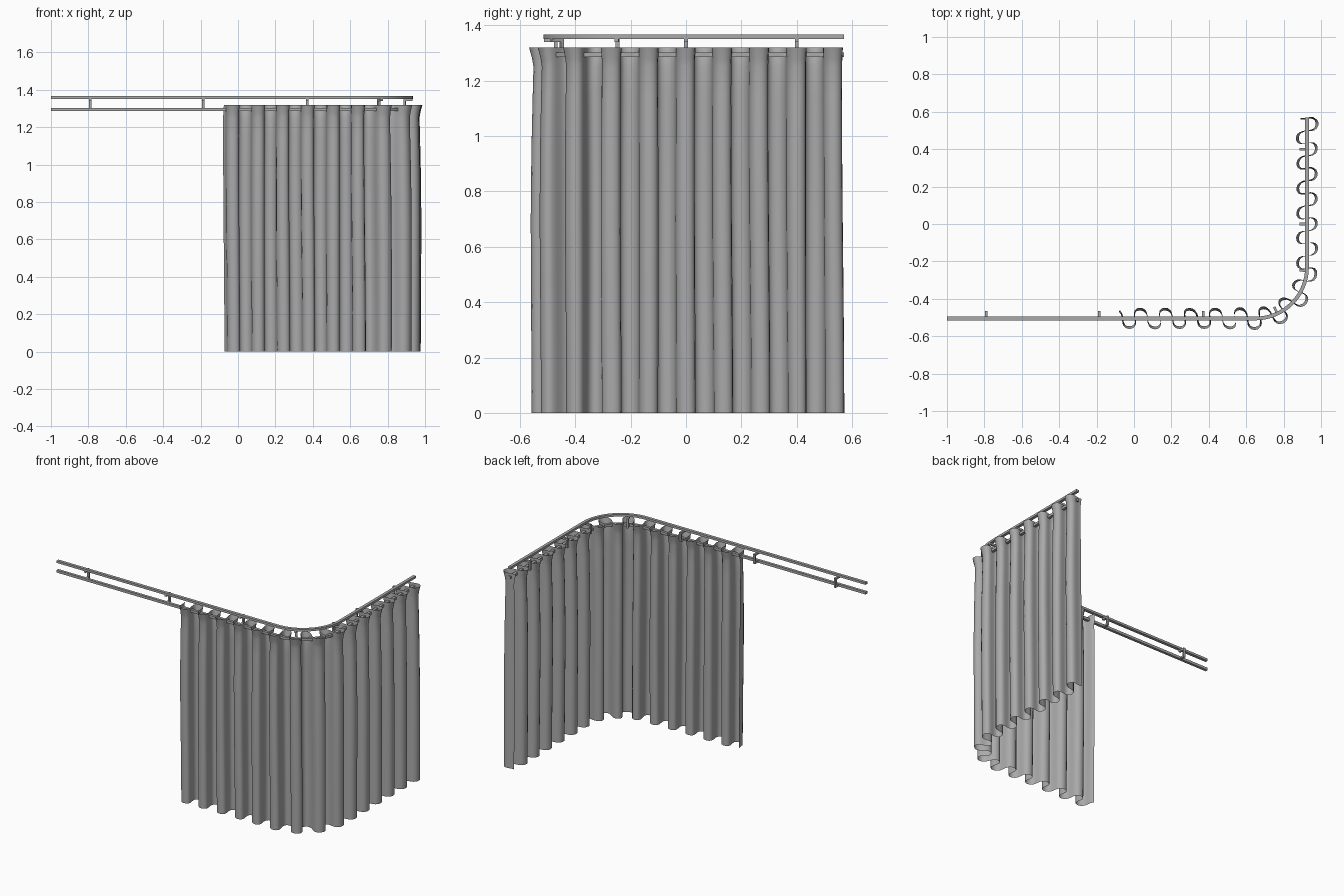
import bpy, bmesh, math, random
from mathutils import Vector

random.seed(4)
if "Cube" in bpy.data.objects:
    bpy.data.objects.remove(bpy.data.objects["Cube"])


def material(name, value):
    m = bpy.data.materials.new(name)
    m.use_nodes = True
    colour = (value, value, value, 1)
    m.diffuse_color = colour
    m.node_tree.nodes["Principled BSDF"].inputs["Base Color"].default_value = colour
    return m


GREY = material("neutral grey", 0.4)

# Track path: long front run, rounded corner, side run
X0, Y0, R, XS, Y1 = -1.0, -0.505, 0.275, 0.65, 0.57
FRONT, ARC = XS - X0, R * math.pi / 2
TOTAL = FRONT + ARC + Y1 - (Y0 + R)


def track(s):
    """Point and outward direction at distance s along the track."""
    if s < FRONT:
        return Vector((X0 + s, Y0, 0)), Vector((0, -1, 0))
    if s < FRONT + ARC:
        a = (s - FRONT) / R
        out = Vector((math.sin(a), -math.cos(a), 0))
        return Vector((XS, Y0 + R, 0)) + out * R, out
    return Vector((XS + R, Y0 + R + s - FRONT - ARC, 0)), Vector((1, 0, 0))


def loft(name, rows, closed=False, smooth=None):
    """Skin a list of equal point rows; closed rows also get end caps."""
    bm = bmesh.new()
    grid = [[bm.verts.new(p) for p in row] for row in rows]
    n = len(grid[0])
    for a, b in zip(grid, grid[1:]):
        for i in range(n if closed else n - 1):
            j = (i + 1) % n
            bm.faces.new((a[i], a[j], b[j], b[i]))
    if closed:
        bm.faces.new(grid[0])
        bm.faces.new(grid[-1])
    bmesh.ops.recalc_face_normals(bm, faces=bm.faces)
    mesh = bpy.data.meshes.new(name)
    bm.to_mesh(mesh)
    bm.free()
    mesh.materials.append(GREY)
    obj = bpy.data.objects.new(name, mesh)
    bpy.context.collection.objects.link(obj)
    if smooth:
        bpy.ops.object.select_all(action="DESELECT")
        obj.select_set(True)
        bpy.context.view_layer.objects.active = obj
        bpy.ops.object.shade_smooth_by_angle(angle=math.radians(smooth))
    return obj


def rail(name, z, w, h):
    stops = [0] + [FRONT + ARC * i / 16 for i in range(17)] + [TOTAL]
    rows = []
    for s in stops:
        p, out = track(s)
        rows.append([p + out * u * w / 2 + Vector((0, 0, z + v * h / 2))
                     for u, v in ((-1, -1), (1, -1), (1, 1), (-1, 1))])
    loft(name, rows, closed=True, smooth=30)


rail("upper_rail", 1.359, 0.02, 0.015)
rail("lower_rail", 1.294, 0.018, 0.017)


# C-shaped hangers joining the two rails on the inner side
def bracket(name, s):
    p, out = track(s)
    side = Vector((-out.y, out.x, 0)) * 0.007
    outline = [(0.008, 1.352), (-0.04, 1.352), (-0.04, 1.287), (-0.008, 1.287),
               (-0.008, 1.3), (-0.028, 1.3), (-0.028, 1.34), (0.008, 1.34)]
    rows = [[p + out * d + Vector((0, 0, z)) + side * k for d, z in outline]
            for k in (-1, 1)]
    loft(name, rows, closed=True)


side_start = FRONT + ARC - (Y0 + R)
for i, s in enumerate((0.21, 0.815, 1.37, FRONT + 0.12, side_start - 0.25,
                       side_start, side_start + 0.4)):
    bracket(f"rail_bracket_{i + 1}", s)

# Curtain: looping folds threaded along the lower rail, flared at the hem tape
PERIOD, DEPTH, STEPS = 0.1337, 0.05, 18
FIRST = 0.972
START, END = -0.4, 14.36
levels = [(0, 1.0), (0.2, 1.02), (0.45, 1.05), (0.7, 1.07), (0.95, 1.02),
          (1.15, 0.93), (1.25, 0.88), (1.28, 0.97), (1.32, 1.18)]
drift = [random.uniform(-1, 1) for _ in range(18)]
count = int((END - START) * STEPS)
rows = []
for z, swell in levels:
    row = []
    for i in range(count + 1):
        turn = START + (END - START) * i / count
        a = turn * 2 * math.pi
        k = int(turn + 1)
        mix = turn + 1 - k
        wander = drift[k] * (1 - mix) + drift[k + 1] * mix
        sway = 0.005 * wander * math.sin(z * 3 + 2 * wander)
        s = FIRST + turn * PERIOD + 0.012 * swell * math.sin(2 * a)
        s += 0.007 * math.cos(a) + sway
        p, out = track(min(s, TOTAL + 0.004))
        depth = DEPTH * swell * (1 + 0.06 * wander)
        row.append(p + out * depth * math.cos(a) + Vector((0, 0, z)))
    rows.append(row)
loft("curtain", rows, smooth=60)
